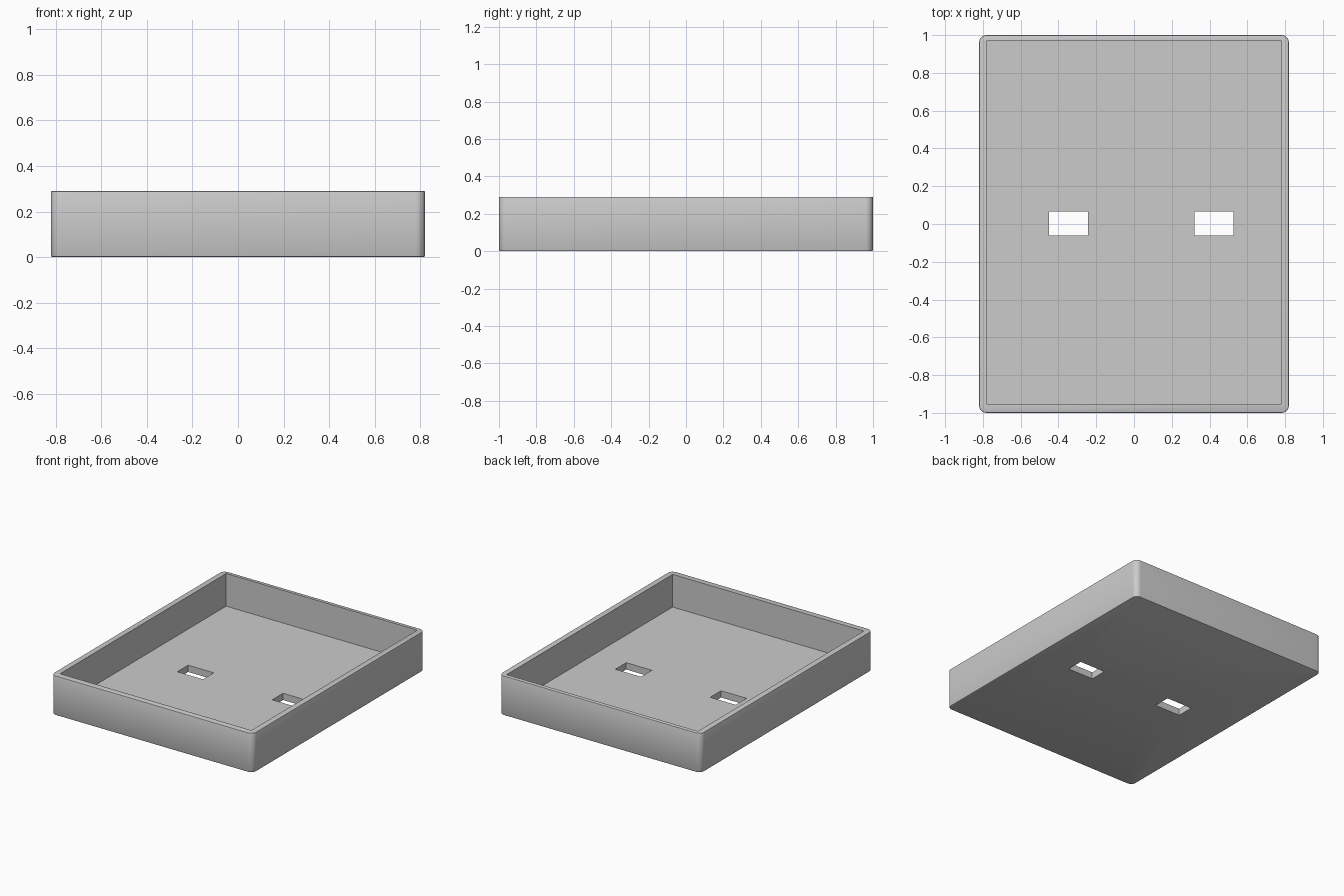
import bpy
import bmesh
from mathutils import Vector

default_cube = bpy.data.objects.get("Cube")
if default_cube:
    bpy.data.objects.remove(default_cube, do_unlink=True)

HEIGHT, FLOOR = 0.29, 0.05

grey = bpy.data.materials.new("light grey")
grey.use_nodes = True
colour = (0.6, 0.6, 0.6, 1)
grey.diffuse_color = colour
grey.node_tree.nodes["Principled BSDF"].inputs["Base Color"].default_value = colour


def box(name, low, high, shape=None):
    """Box between two opposite corners, optionally reshaped in bmesh."""
    low, high = Vector(low), Vector(high)
    bm = bmesh.new()
    bmesh.ops.create_cube(bm, size=1)
    bmesh.ops.scale(bm, vec=high - low, verts=bm.verts)
    bmesh.ops.translate(bm, vec=(low + high) / 2, verts=bm.verts)
    if shape:
        shape(bm)
    mesh = bpy.data.meshes.new(name)
    bm.to_mesh(mesh)
    bm.free()
    mesh.materials.append(grey)
    obj = bpy.data.objects.new(name, mesh)
    bpy.context.collection.objects.link(obj)
    return obj


def round_edges(bm):
    # rounded upright corners
    upright = [e for e in bm.edges
               if abs(e.verts[0].co.z - e.verts[1].co.z) > 0.1]
    bmesh.ops.bevel(bm, geom=upright, offset=0.04, segments=8,
                    profile=0.5, affect='EDGES')
    # slightly eased outline at the base and the rim
    for z, size in ((0, 0.008), (HEIGHT, 0.004)):
        outline = [e for e in bm.edges
                   if all(abs(v.co.z - z) < 1e-4 for v in e.verts)]
        bmesh.ops.bevel(bm, geom=outline, offset=size, segments=2,
                        profile=0.5, affect='EDGES')


# Tray body
tray = box("tray", (-0.82, -1, 0), (0.82, 1, HEIGHT), round_edges)

# Cavity and the two floor slots
cutters = [box("cavity_cutter", (-0.777, -0.955, FLOOR), (0.777, 0.972, 0.5))]
for x in (-0.347, 0.424):
    cutters.append(box("slot_cutter", (x - 0.104, -0.06, -0.1),
                       (x + 0.104, 0.066, 0.1)))

bpy.context.view_layer.objects.active = tray
for cutter in cutters:
    cutter.hide_render = True
    cut = tray.modifiers.new("cut", 'BOOLEAN')
    cut.operation = 'DIFFERENCE'
    cut.solver = 'EXACT'
    cut.object = cutter
    bpy.ops.object.modifier_apply(modifier=cut.name)
    bpy.data.objects.remove(cutter, do_unlink=True)

# Smooth corners, sharp edges
bpy.ops.object.select_all(action='DESELECT')
tray.select_set(True)
bpy.ops.object.shade_smooth_by_angle(angle=0.6)
